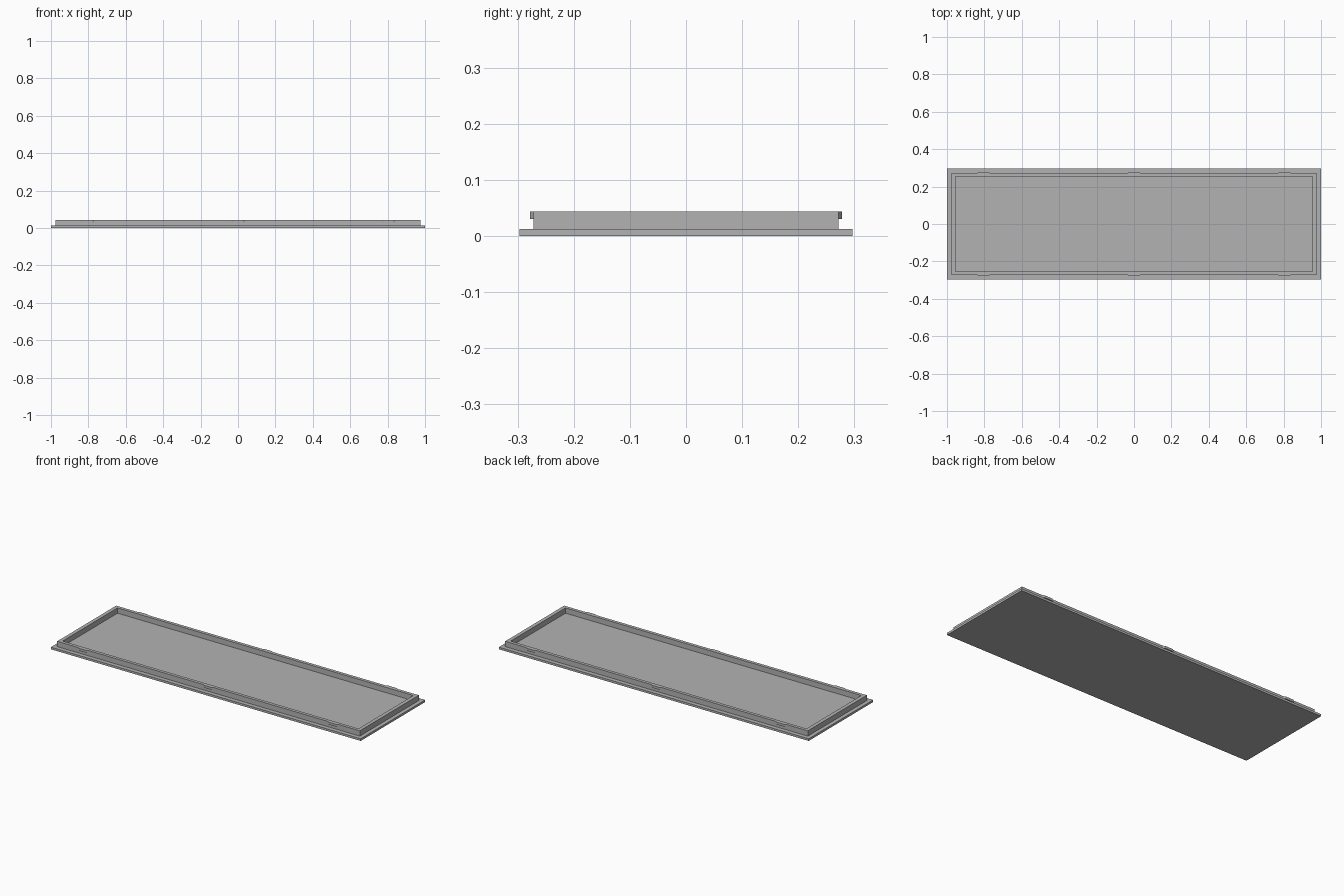
import bpy
import bmesh

cube = bpy.data.objects.get("Cube")
if cube:
    bpy.data.objects.remove(cube, do_unlink=True)

# Single plain grey material
GREY = (0.45, 0.45, 0.45, 1.0)
grey = bpy.data.materials.new("plain_grey")
grey.use_nodes = True
grey.diffuse_color = GREY
grey.node_tree.nodes["Principled BSDF"].inputs["Base Color"].default_value = GREY

PLATE_TOP, RIM_TOP = 0.0125, 0.0435
RIM_Y = 0.272


def loft(name, loops):
    """Join stacked closed outlines into a solid, capping the first and last."""
    bm = bmesh.new()
    rings = [[bm.verts.new(p) for p in loop] for loop in loops]
    for a, b in zip(rings, rings[1:]):
        n = len(a)
        for i in range(n):
            j = (i + 1) % n
            bm.faces.new((a[i], a[j], b[j], b[i]))
    bm.faces.new(rings[0][::-1])
    bm.faces.new(rings[-1])
    bmesh.ops.recalc_face_normals(bm, faces=bm.faces)
    mesh = bpy.data.meshes.new(name)
    bm.to_mesh(mesh)
    bm.free()
    mesh.materials.append(grey)
    obj = bpy.data.objects.new(name, mesh)
    bpy.context.collection.objects.link(obj)
    return obj


def rectangle(x, y, z):
    return [(-x, -y, z), (x, -y, z), (x, y, z), (-x, y, z)]


# Lid: flat plate with a raised rim around a shallow recess
loft("lid_plate_and_rim", [
    rectangle(1.0, 0.297, 0),
    rectangle(1.0, 0.297, PLATE_TOP),
    rectangle(0.977, RIM_Y, PLATE_TOP),
    rectangle(0.977, RIM_Y, RIM_TOP),
    rectangle(0.955, 0.253, RIM_TOP),
    rectangle(0.955, 0.253, PLATE_TOP),
])

# Snap clips: small tapered tabs along both long sides of the rim
for side, side_name in ((-1, "front"), (1, "back")):
    for x, place in ((-0.805, "right"), (0, "middle"), (0.805, "left")):
        outline = [(-0.038, RIM_Y - 0.002), (0.038, RIM_Y - 0.002),
                   (0.026, 0.278), (-0.026, 0.278)]
        loft(f"{side_name}_{place}_clip",
             [[(x + dx, side * y, z) for dx, y in outline]
              for z in (0.030, RIM_TOP)])
